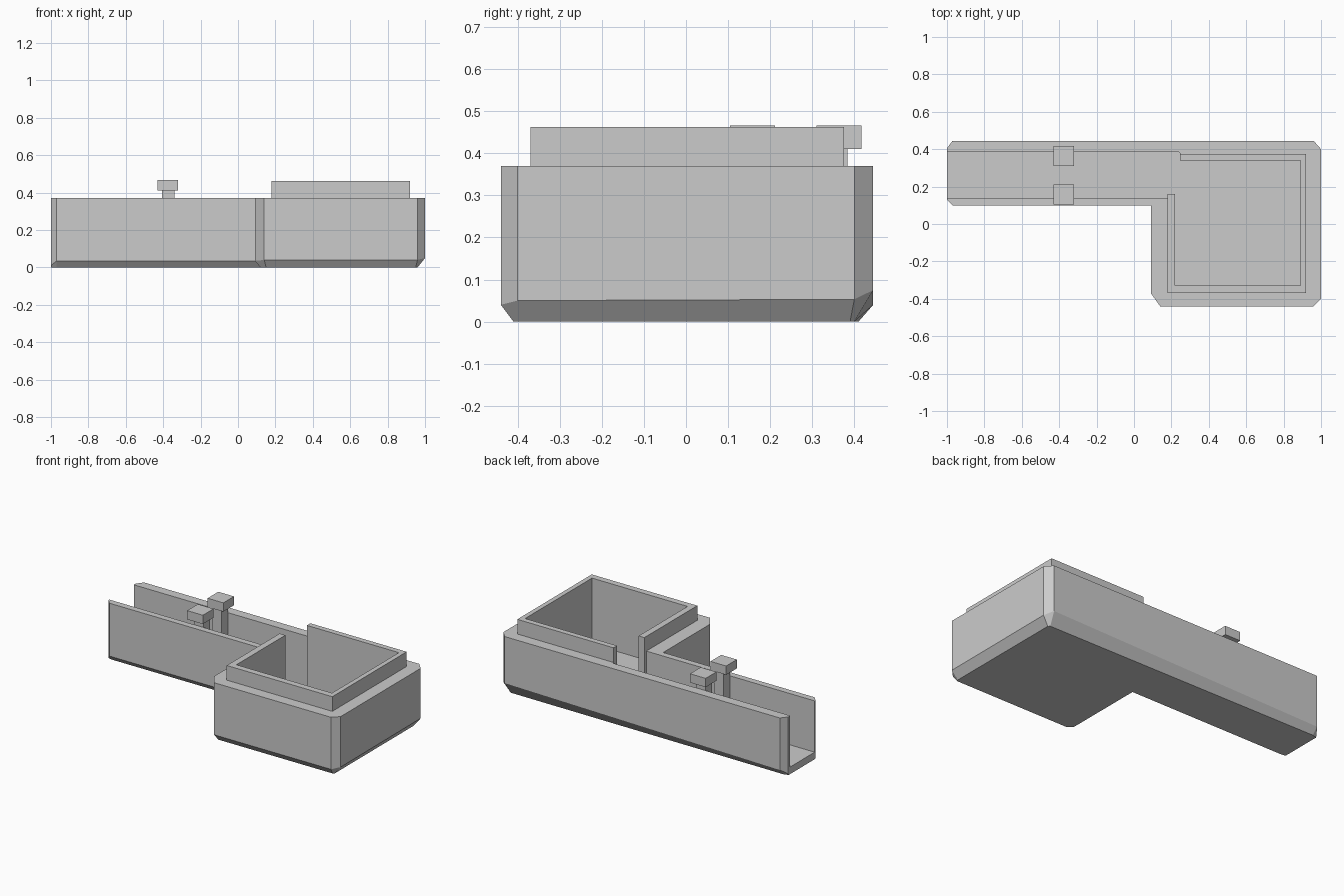
import bpy, bmesh

old = bpy.data.objects.get("Cube")
if old:
    bpy.data.objects.remove(old, do_unlink=True)

grey = bpy.data.materials.new("plain grey")
grey.use_nodes = True
grey.diffuse_color = (0.6, 0.6, 0.6, 1)
grey.node_tree.nodes["Principled BSDF"].inputs["Base Color"].default_value = (0.6, 0.6, 0.6, 1)

FLOOR, DECK, RIM_TOP, CAP_BASE = 0.045, 0.37, 0.463, 0.41


def loft(name, rings):
    """Closed solid through matching rings of 3D points."""
    bm = bmesh.new()
    loops = [[bm.verts.new(p) for p in ring] for ring in rings]
    n = len(loops[0])
    bm.faces.new(loops[0][::-1])
    bm.faces.new(loops[-1])
    for low, high in zip(loops, loops[1:]):
        for i in range(n):
            j = (i + 1) % n
            bm.faces.new((low[i], low[j], high[j], high[i]))
    bmesh.ops.recalc_face_normals(bm, faces=bm.faces)
    mesh = bpy.data.meshes.new(name)
    bm.to_mesh(mesh)
    bm.free()
    mesh.materials.append(grey)
    obj = bpy.data.objects.new(name, mesh)
    bpy.context.collection.objects.link(obj)
    return obj


def prism(name, outline, z0, z1):
    return loft(name, [[(x, y, z) for x, y in outline] for z in (z0, z1)])


def box(name, x0, x1, y0, y1, z0, z1):
    return prism(name, [(x0, y0), (x1, y0), (x1, y1), (x0, y1)], z0, z1)


# L-shaped body: wall x, wall y, chamfer height, bottom x, bottom y
corners = [
    (-1, .13, .01, -1, .135), (-.97, .10, .035, -.97, .13),
    (.09, .10, .035, .12, .13), (.09, -.37, .035, .12, -.385),
    (.14, -.44, .04, .15, -.41), (.96, -.44, .04, .95, -.41),
    (1, -.40, .05, .96, -.40), (1, .40, .053, .96, .39),
    (.96, .445, .075, .95, .40), (-.97, .445, .04, -.97, .41),
    (-1, .405, .01, -1, .40),
]
body = loft("body", [
    [(bx, by, 0) for x, y, z, bx, by in corners],
    [(x, y, z) for x, y, z, bx, by in corners],
    [(x, y, DECK) for x, y, z, bx, by in corners],
])

# Hollow: channel open at one end, leading into the square room
cutter = prism("hollow_cutter", [
    (-1.1, .14), (.2, .14), (.2, -.35), (.905, -.35),
    (.905, .36), (.26, .36), (.24, .385), (-1.1, .385)], FLOOR, 0.6)
cutter.hide_render = True
cutter.hide_viewport = True
cut = body.modifiers.new("hollow", "BOOLEAN")
cut.operation = "DIFFERENCE"
cut.solver = "EXACT"
cut.object = cutter

# Raised lining around the room, with a gap at the channel
prism("room_rim", [
    (.18, .16), (.18, -.37), (.92, -.37), (.92, .375), (.245, .375),
    (.245, .34), (.89, .34), (.89, -.33), (.22, -.33), (.22, .16)],
    FLOOR - .005, RIM_TOP)

# Pair of capped posts against the channel walls
for side, post_y, cap_y in (("front", .14, .105), ("back", .32, .31)):
    box(side + "_post", -.405, -.34, post_y, post_y + .064, FLOOR - .005, CAP_BASE)
    box(side + "_post_cap", -.43, -.32, cap_y, cap_y + .107, CAP_BASE, RIM_TOP + .003)
